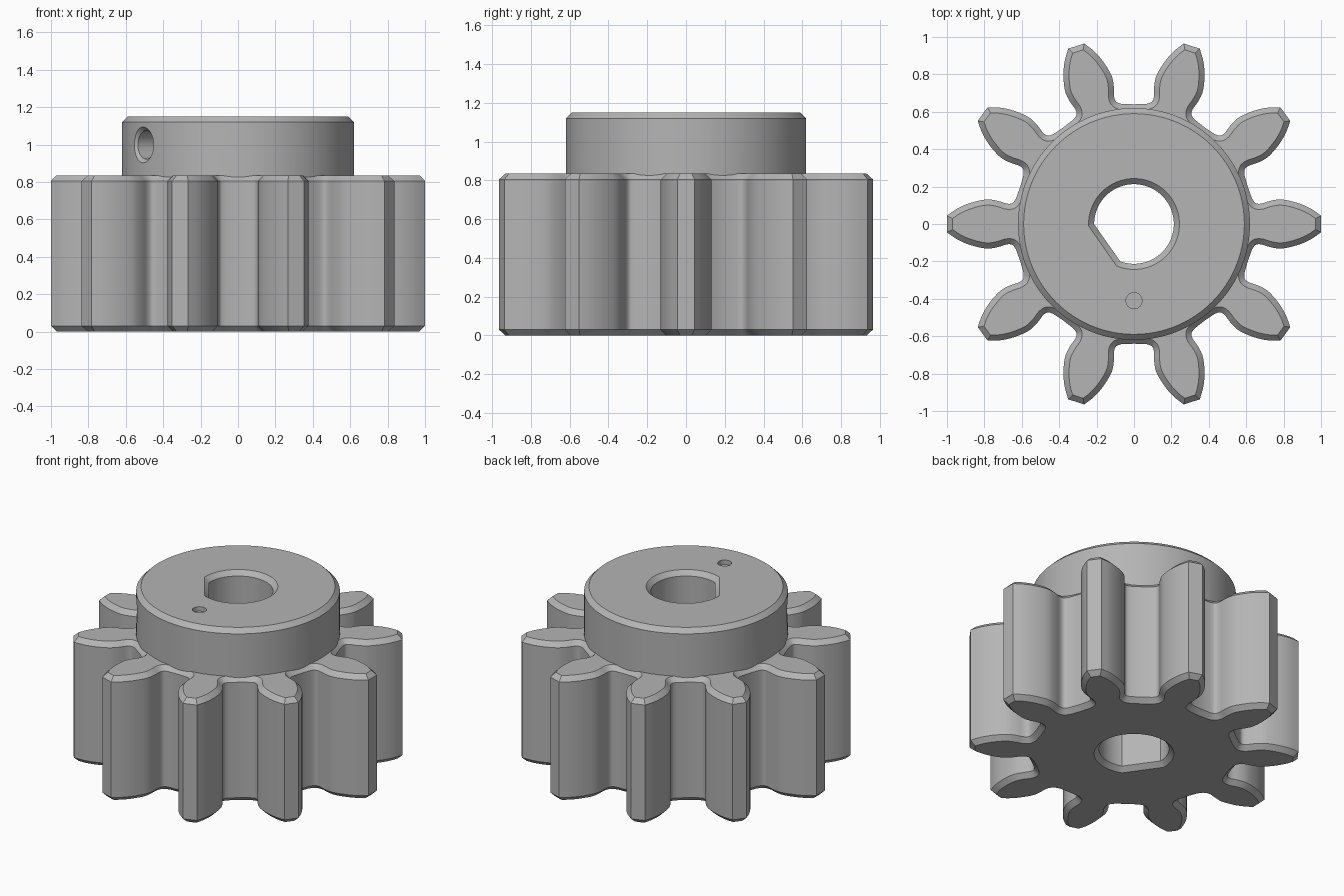
import bpy, bmesh
from math import sin, cos, acos, pi, radians
from mathutils import Vector, Matrix

if "Cube" in bpy.data.objects:
    bpy.data.objects.remove(bpy.data.objects["Cube"], do_unlink=True)

TEETH = 10
CHAMFER = 0.03
GEAR_TOP = 0.835
HUB_TOP = 1.15
HUB_RADIUS = 0.62
SCREW_ANGLE = radians(215)

steel = bpy.data.materials.new("grey steel")
steel.use_nodes = True
grey = (0.46, 0.46, 0.46, 1)
steel.diffuse_color = grey
steel.node_tree.nodes["Principled BSDF"].inputs["Base Color"].default_value = grey


def loft(name, rings):
    """Closed solid through (outline, height) rings of equal point count."""
    bm = bmesh.new()
    loops = [[bm.verts.new((p[0], p[1], z)) for p in ring] for ring, z in rings]
    n = len(loops[0])
    for low, high in zip(loops, loops[1:]):
        for i in range(n):
            j = (i + 1) % n
            bm.faces.new((low[i], low[j], high[j], high[i]))
    bm.faces.new(loops[0][::-1])
    bm.faces.new(loops[-1])
    mesh = bpy.data.meshes.new(name)
    bm.to_mesh(mesh)
    bm.free()
    obj = bpy.data.objects.new(name, mesh)
    bpy.context.collection.objects.link(obj)
    mesh.materials.append(steel)
    return obj


def circle(r, n=96, centre=(0, 0)):
    return [(centre[0] + r * cos(2 * pi * i / n), centre[1] + r * sin(2 * pi * i / n))
            for i in range(n)]


def d_shape(r, flat, n=72):
    """Circle with one flat at the given distance, facing the set screw."""
    half = acos(flat / r)
    span = 2 * pi - 2 * half
    return [(r * cos(SCREW_ANGLE + half + span * i / n),
             r * sin(SCREW_ANGLE + half + span * i / n)) for i in range(n + 1)]


def spline(points, steps=4):
    """Smooth curve through the points."""
    pts = [2 * points[0] - points[1]] + points + [2 * points[-1] - points[-2]]
    out = []
    for a, b, c, d in zip(pts, pts[1:], pts[2:], pts[3:]):
        for k in range(steps):
            t = k / steps
            out.append(0.5 * (2 * b + (c - a) * t + (2 * a - 5 * b + 4 * c - d) * t * t
                              + (3 * b - a - 3 * c + d) * t ** 3))
    return out + [points[-1]]


def shrink(outline, d):
    """Move a counter-clockwise outline inwards with mitred corners."""
    out = []
    for i, p in enumerate(outline):
        e1 = (p - outline[i - 1]).normalized()
        e2 = (outline[(i + 1) % len(outline)] - p).normalized()
        n1, n2 = Vector((-e1.y, e1.x)), Vector((-e2.y, e2.x))
        out.append(p + (n1 + n2) * (d / (1 + n1.dot(n2))))
    return out


def combine(target, tool, operation):
    mod = target.modifiers.new(operation, 'BOOLEAN')
    mod.object, mod.operation, mod.solver = tool, operation, 'EXACT'
    bpy.context.view_layer.objects.active = target
    bpy.ops.object.modifier_apply(modifier=mod.name)
    bpy.data.objects.remove(tool, do_unlink=True)


# Toothed wheel: half a tooth flank, mirrored and repeated around the axis
flank = spline([Vector(p) for p in (
    (1, 0.045), (0.94, 0.085), (0.87, 0.114), (0.79, 0.131), (0.73, 0.124),
    (0.68, 0.109), (0.65, 0.112), (0.632, 0.134))])
flank.append(Vector((0.64 * cos(pi / TEETH), 0.64 * sin(pi / TEETH))))
tooth = [Vector((p.x, -p.y)) for p in reversed(flank[:-1])] + flank
outline = []
for i in range(TEETH):
    turn = Matrix.Rotation(2 * pi * i / TEETH, 2)
    outline += [turn @ p for p in tooth]
inner = shrink(outline, CHAMFER)
gear = loft("pinion_gear", [(inner, 0), (outline, CHAMFER),
                            (outline, GEAR_TOP - CHAMFER), (inner, GEAR_TOP)])

# Hub with a chamfered top rim
hub = loft("hub", [(circle(HUB_RADIUS), 0.4), (circle(HUB_RADIUS), HUB_TOP - CHAMFER),
                   (circle(HUB_RADIUS - CHAMFER), HUB_TOP)])
combine(gear, hub, 'UNION')

# D-shaped bore, chamfered at both ends
narrow, wide = d_shape(0.213, 0.175), d_shape(0.253, 0.215)
bore = loft("bore_cutter", [(wide, -0.01), (narrow, CHAMFER),
                            (narrow, HUB_TOP - CHAMFER), (wide, HUB_TOP + 0.01)])
combine(gear, bore, 'DIFFERENCE')

# Set screw hole through the hub wall into the flat of the bore
screw = loft("screw_cutter", [(circle(0.076, 48), 0.12), (circle(0.076, 48), 0.6),
                              (circle(0.126, 48), 0.65)])
screw.data.transform(Matrix.Translation((0, 0, 0.998))
                     @ Matrix.Rotation(SCREW_ANGLE, 4, 'Z')
                     @ Matrix.Rotation(pi / 2, 4, 'Y'))
combine(gear, screw, 'DIFFERENCE')

# Shallow marker dimple on the hub face
spot = circle(0.043, 32, (0, -0.41))
dimple = loft("dimple_cutter", [(spot, HUB_TOP - 0.03), (spot, HUB_TOP + 0.02)])
combine(gear, dimple, 'DIFFERENCE')

# Smooth curved walls, keep chamfer edges crisp
bpy.ops.object.select_all(action='DESELECT')
gear.select_set(True)
bpy.context.view_layer.objects.active = gear
bpy.ops.object.shade_smooth_by_angle(angle=radians(28))
